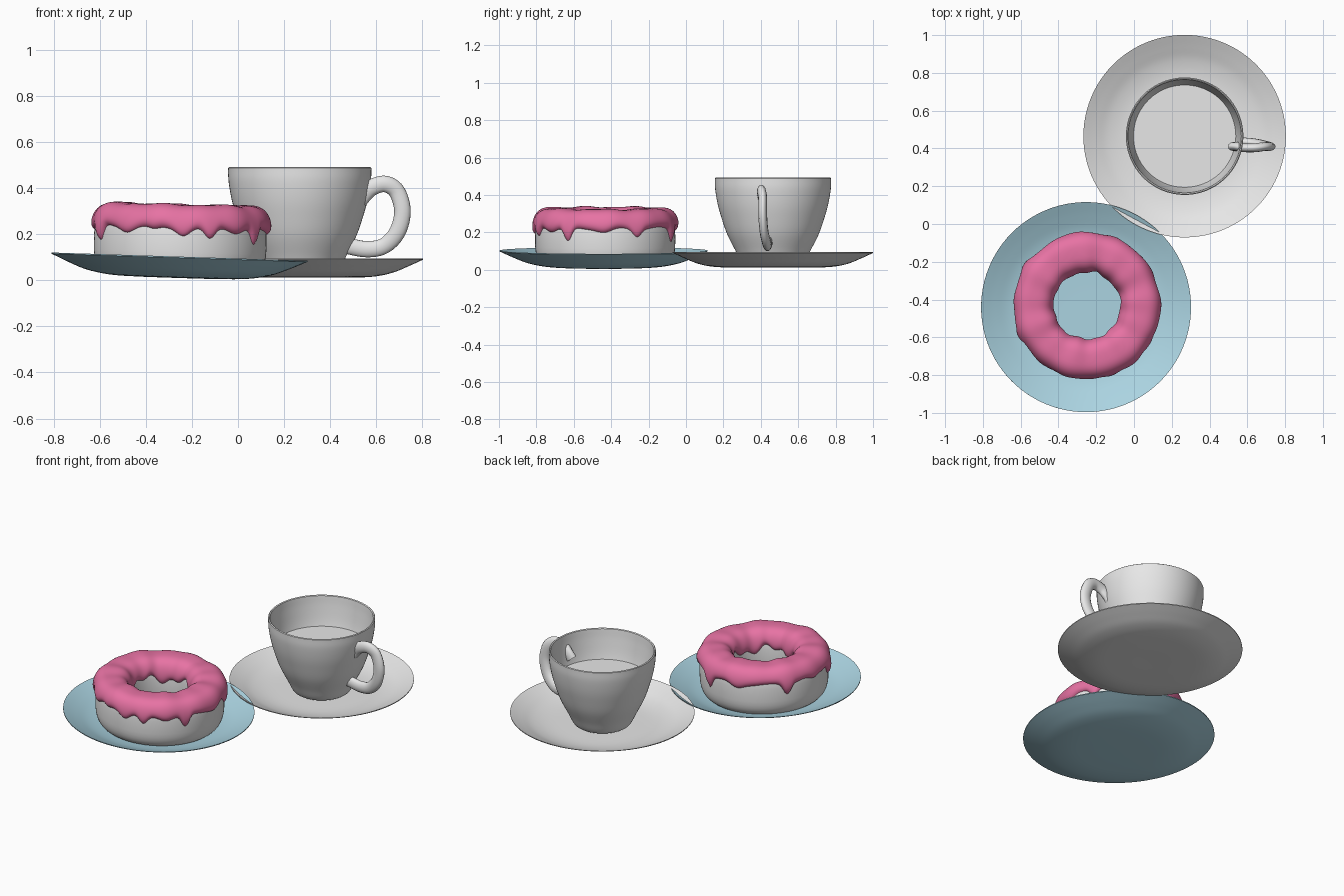
import bpy, bmesh, math
from mathutils import Vector, Matrix

if "Cube" in bpy.data.objects:
    bpy.data.objects.remove(bpy.data.objects["Cube"])


def material(name, rgb):
    m = bpy.data.materials.new(name)
    m.diffuse_color = (*rgb, 1)
    m.use_nodes = True
    m.node_tree.nodes["Principled BSDF"].inputs["Base Color"].default_value = m.diffuse_color
    return m


WHITE = material("off_white", (0.8, 0.8, 0.8))
BLUE = material("pale_blue", (0.41, 0.66, 0.76))
PINK = material("pink_icing", (0.80, 0.17, 0.37))


def smooth_path(pts, n=5):
    """Catmull-Rom curve through the points."""
    p = [Vector(q) for q in pts]
    p = [2 * p[0] - p[1]] + p + [2 * p[-1] - p[-2]]
    out = []
    for a, b, c, d in zip(p, p[1:], p[2:], p[3:]):
        for i in range(n):
            t = i / n
            out.append(0.5 * (2 * b + (c - a) * t + (2 * a - 5 * b + 4 * c - d) * t * t
                              + (3 * b - a - 3 * c + d) * t ** 3))
    return out + [p[-2]]


def finish(bm, name, mat, matrix):
    bmesh.ops.remove_doubles(bm, verts=bm.verts, dist=1e-5)
    bmesh.ops.recalc_face_normals(bm, faces=bm.faces)
    for f in bm.faces:
        f.smooth = True
    me = bpy.data.meshes.new(name)
    bm.to_mesh(me)
    bm.free()
    me.set_sharp_from_angle(angle=math.radians(50))
    me.materials.append(mat)
    ob = bpy.data.objects.new(name, me)
    ob.matrix_world = matrix
    bpy.context.collection.objects.link(ob)
    return ob


def ring_surface(name, section, mat, matrix, steps=96, closed=False):
    """Sweep section(angle) -> [(radius, z)] around the z axis."""
    bm = bmesh.new()
    rows = []
    for i in range(steps):
        a = 2 * math.pi * i / steps
        rows.append([bm.verts.new((r * math.cos(a), r * math.sin(a), z)) for r, z in section(a)])
    n = len(rows[0])
    for i in range(steps):
        r0, r1 = rows[i], rows[(i + 1) % steps]
        for j in range(n if closed else n - 1):
            k = (j + 1) % n
            bm.faces.new((r0[j], r1[j], r1[k], r0[k]))
    bmesh.ops.dissolve_degenerate(bm, dist=1e-6, edges=bm.edges)
    return finish(bm, name, mat, matrix)


def dish(name, under, thick, mat, matrix):
    """Thin dish: underside profile, then the same profile raised for the top."""
    low = [(p.x, p.y) for p in smooth_path(under)]
    prof = low + [(r, z + thick) for r, z in reversed(low)]
    return ring_surface(name, lambda a: prof, mat, matrix)


cup_at = Matrix.Translation((0.268, 0.465, 0))
plate_at = Matrix.Translation((-0.257, -0.44, 0)) @ Matrix.Rotation(0.032, 4, 'Y')
donut_at = Matrix.Translation((-0.255, -0.432, 0)) @ Matrix.Rotation(0.025, 4, 'Y')

# Saucer and plate
dish("saucer", [(0, .012), (.18, .012), (.31, .015), (.40, .032), (.47, .060), (.536, .090)],
     0.005, WHITE, cup_at)
dish("plate", [(0, .010), (.18, .011), (.30, .016), (.40, .034), (.48, .064), (.556, .098)],
     0.005, BLUE, plate_at)

# Cup: outer wall up, over the rim, inner wall down
outer = smooth_path([(.12, .025), (.165, .035), (.203, .107), (.246, .193), (.276, .28),
                     (.296, .353), (.309, .43), (.311, .488)])
inner = smooth_path([(.300, .488), (.292, .42), (.272, .31), (.235, .20), (.18, .10), (.10, .05)])
cup_profile = [(0, .025)] + [tuple(p) for p in outer] + [(.306, .492)] \
    + [tuple(p) for p in inner] + [(0, .045)]
ring_surface("cup", lambda a: cup_profile, WHITE, cup_at)

# Drink surface inside the cup
ring_surface("drink_surface", lambda a: [(0, .306), (.14, .306), (.272, .306)], WHITE, cup_at)

# Handle: round tube along a path, flattened in y
path = smooth_path([(.525, 0, .345), (.55, 0, .375), (.585, -.01, .405), (.64, -.01, .418),
                    (.69, 0, .385), (.714, 0, .30), (.692, .01, .21), (.635, .03, .15),
                    (.56, .04, .135), (.47, .045, .15)], 6)
cu = bpy.data.curves.new("handle_path", 'CURVE')
cu.dimensions = '3D'
cu.bevel_depth = 0.036
cu.bevel_resolution = 4
cu.use_fill_caps = True
sp = cu.splines.new('POLY')
sp.points.add(len(path) - 1)
for pt, co in zip(sp.points, path):
    pt.co = (*co, 1)
tmp = bpy.data.objects.new("handle_path", cu)
bpy.context.collection.objects.link(tmp)
bpy.context.view_layer.update()
tube = tmp.evaluated_get(bpy.context.evaluated_depsgraph_get()).to_mesh()
bm = bmesh.new()
bm.from_mesh(tube)
bpy.data.objects.remove(tmp)
finish(bm, "handle", WHITE,
       Matrix.Translation((0, 0.41, 0)) @ Matrix.Diagonal((1, 0.65, 1, 1)))

# Doughnut: rounded-box ring section
R, A, B, ZC, P = 0.284, 0.091, 0.144, 0.163, 0.68


def spow(v, e):
    return math.copysign(abs(v) ** e, v)


def section_point(phi, off=0.0):
    return (R + (A + off) * spow(math.cos(phi), P), ZC + (B + off) * spow(math.sin(phi), P))


def phi_at(z):
    return math.asin(spow(max(-1, min(1, (z - ZC) / B)), 1 / P))


dough = [section_point(2 * math.pi * i / 40) for i in range(40)]
ring_surface("doughnut", lambda a: dough, WHITE, donut_at, closed=True)

# Icing: cap over the dough with drips (angle, drop, half width in degrees)
drips = [(-88, .03, 6), (-70, .05, 5), (-32, .075, 4.5), (-50, .015, 7), (27, .04, 5),
         (0, .02, 8), (69, .07, 4.5), (100, .025, 8), (146, .065, 4.5), (175, .02, 7),
         (204, .065, 4.5), (232, .02, 7), (252, .012, 5)]


def icing(a):
    deg = math.degrees(a)
    z_out = 0.228 + 0.006 * math.sin(9 * a)
    for c, drop, w in drips:
        d = (deg - c + 180) % 360 - 180
        z_out -= drop * math.exp(-(d / w) ** 2)
    z_in = 0.205 + 0.018 * math.sin(5 * a + 1) + 0.014 * math.sin(11 * a)
    p0, p1 = phi_at(z_out), math.pi - phi_at(z_in)
    thick = 0.023 + 0.003 * math.sin(7 * a + 2) + 0.002 * math.sin(13 * a)
    pts = []
    for i in range(37):
        s = -math.cos(math.pi * i / 36)        # samples bunch up at the edges
        off = -0.003 + (thick + 0.003) * math.sqrt(max(0, 1 - abs(s) ** 14))
        pts.append(section_point(p0 + (p1 - p0) * (s + 1) / 2, off))
    return pts


ring_surface("icing", icing, PINK, donut_at, steps=240)
